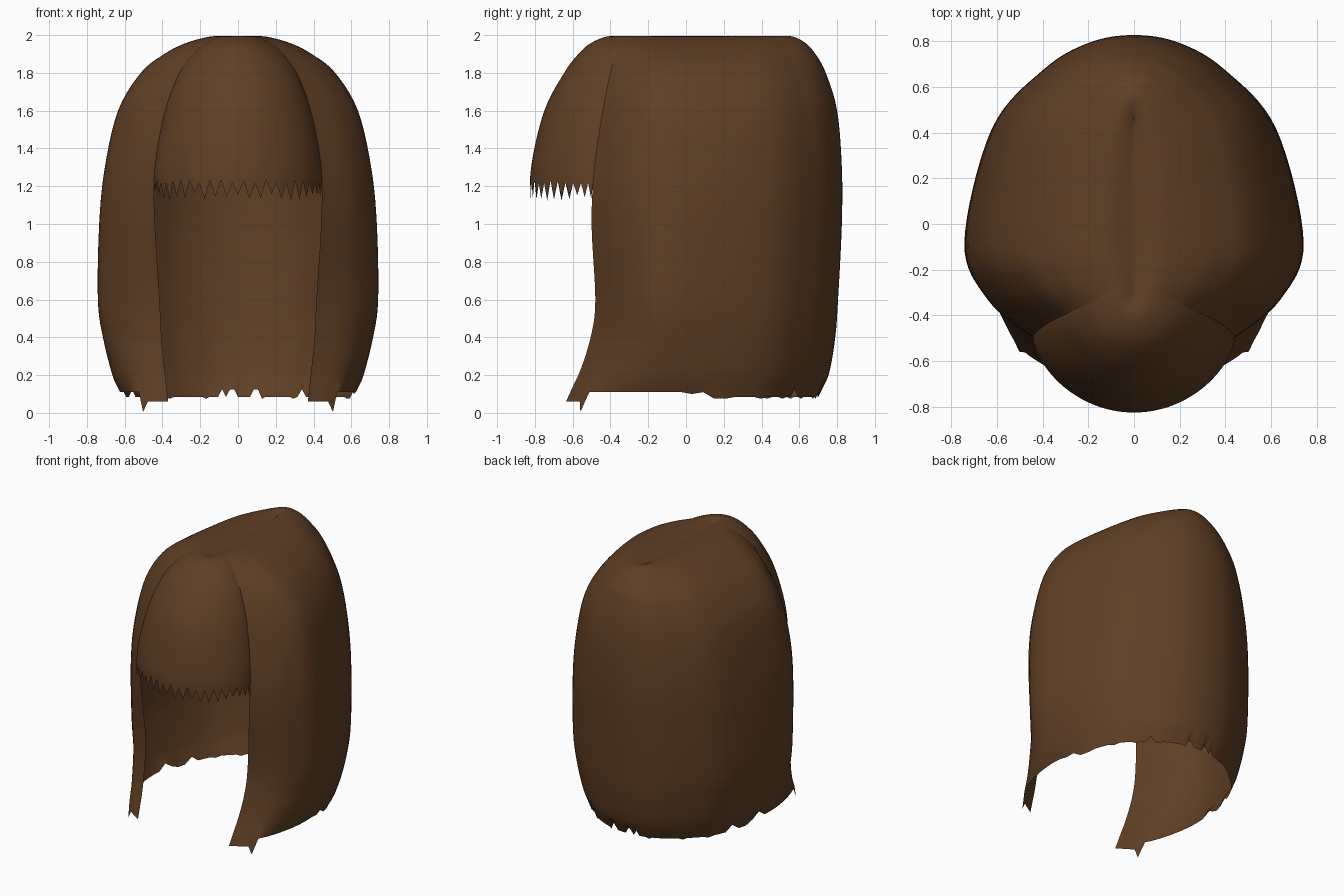
import bpy
import bmesh
import math
import random
from mathutils import Vector

random.seed(11)

cube = bpy.data.objects.get("Cube")
if cube:
    bpy.data.objects.remove(cube, do_unlink=True)

# Single hair colour
brown = bpy.data.materials.new("hair_brown")
brown.use_nodes = True
colour = (0.115, 0.049, 0.018, 1)
brown.diffuse_color = colour
shader = brown.node_tree.nodes["Principled BSDF"]
shader.inputs["Base Color"].default_value = colour
shader.inputs["Roughness"].default_value = 0.8


def spline(points, steps):
    """Smooth curve through points, any dimension."""
    points = [Vector(p) for p in points]
    last = len(points) - 1
    result = []
    for i in range(last):
        a, b = points[max(i - 1, 0)], points[i]
        c, d = points[i + 1], points[min(i + 2, last)]
        for s in range(steps):
            t = s / steps
            tangent_b, tangent_c = (c - a) / 2, (d - b) / 2
            result.append(b * (2 * t**3 - 3 * t**2 + 1) + tangent_b * (t**3 - 2 * t**2 + t)
                          + c * (3 * t**2 - 2 * t**3) + tangent_c * (t**3 - t**2))
    result.append(points[last])
    return result


def make_sheet(name, rows):
    """Skin a grid of points into a smooth open sheet."""
    bm = bmesh.new()
    grid = [[bm.verts.new(p) for p in row] for row in rows]
    for upper, lower in zip(grid, grid[1:]):
        for i in range(len(upper) - 1):
            bm.faces.new((upper[i], lower[i], lower[i + 1], upper[i + 1]))
    bmesh.ops.remove_doubles(bm, verts=bm.verts[:], dist=0.0005)
    mesh = bpy.data.meshes.new(name)
    bm.to_mesh(mesh)
    bm.free()
    mesh.materials.append(brown)
    for face in mesh.polygons:
        face.use_smooth = True
    obj = bpy.data.objects.new(name, mesh)
    bpy.context.collection.objects.link(obj)
    return obj


# Levels from parting to hem:
# height, face edge x, face edge y, half width, back y, fringe front y
levels = [
    (1.97, 0.00, -0.27, 0.00, 0.45, -0.30),
    (1.995, 0.08, -0.285, 0.12, 0.55, -0.40),
    (1.96, 0.17, -0.33, 0.27, 0.63, -0.50),
    (1.90, 0.24, -0.37, 0.39, 0.685, -0.57),
    (1.80, 0.31, -0.40, 0.515, 0.74, -0.645),
    (1.60, 0.385, -0.44, 0.635, 0.80, -0.75),
    (1.30, 0.44, -0.485, 0.705, 0.825, -0.82),
    (1.00, 0.44, -0.50, 0.735, 0.825, -0.83),
    (0.60, 0.415, -0.48, 0.742, 0.805, -0.83),
    (0.40, 0.405, -0.505, 0.715, 0.79, -0.83),
    (0.20, 0.385, -0.57, 0.665, 0.755, -0.83),
    (0.10, 0.37, -0.635, 0.625, 0.70, -0.83),
]
samples = [tuple(s) for s in spline(levels, 5)]


def shell_section(level):
    """Open horseshoe from the left face edge round the back to the right."""
    z, ex, ey, w, back, _ = level
    side_y = -0.08
    lean = 0.4 - 0.4 * max(0, 0.4 - z)
    half = [(ex, ey), (ex + (w - ex) * 0.68, ey + (side_y - ey) * lean), (w, side_y),
            (w * 0.84, back * 0.51), (w * 0.54, back * 0.82), (w * 0.27, back * 0.96)]
    outline = half + [(0, back)] + [(-x, y) for x, y in reversed(half)]
    return [Vector((p.x, p.y, z)) for p in spline(outline, 8)]


# Main hair, with a ragged hem and a hanging point by each face edge
body = [s for s in samples[:-1] if s[0] > 0.17]
shell_rows = [shell_section(s) for s in body]
hem = shell_section(samples[-1])
count = len(hem)
for i, p in enumerate(hem):
    from_edge = min(i, count - 1 - i)
    if from_edge < 6:
        p.z = 0.06
    elif from_edge == 6:
        p.z = 0.005
        p.y -= 0.02
    else:
        p.z = 0.11 if p.y < 0.1 else 0.085
        if from_edge > 16:
            p.z += random.choice((0, 0, 0, 0, 0, 0.04, -0.01))
shell_rows.append(hem)
make_sheet("main_hair", shell_rows)


def fringe_section(level, columns=46):
    """Pointed arc bulging forward between the two face edges."""
    z, ex, ey, _, _, front = level
    angles = [math.pi * (i / columns - 0.5) for i in range(columns + 1)]
    return [Vector((ex * math.sin(a), ey + (front - ey) * abs(math.cos(a)) ** 1.25, z))
            for a in angles]


# Fringe, ending in a row of uneven teeth
upper = [s for s in samples if s[0] > 1.25]
fringe_rows = [fringe_section(s) for s in upper]
teeth = fringe_section(next(s for s in samples if s[0] < 1.25))
roots = [p.copy() for p in teeth]
for i, p in enumerate(teeth):
    roots[i].z = 1.24
    p.z = random.uniform(1.12, 1.17) if i % 2 else random.uniform(1.215, 1.235)
fringe_rows += [roots, teeth]
make_sheet("fringe", fringe_rows)
